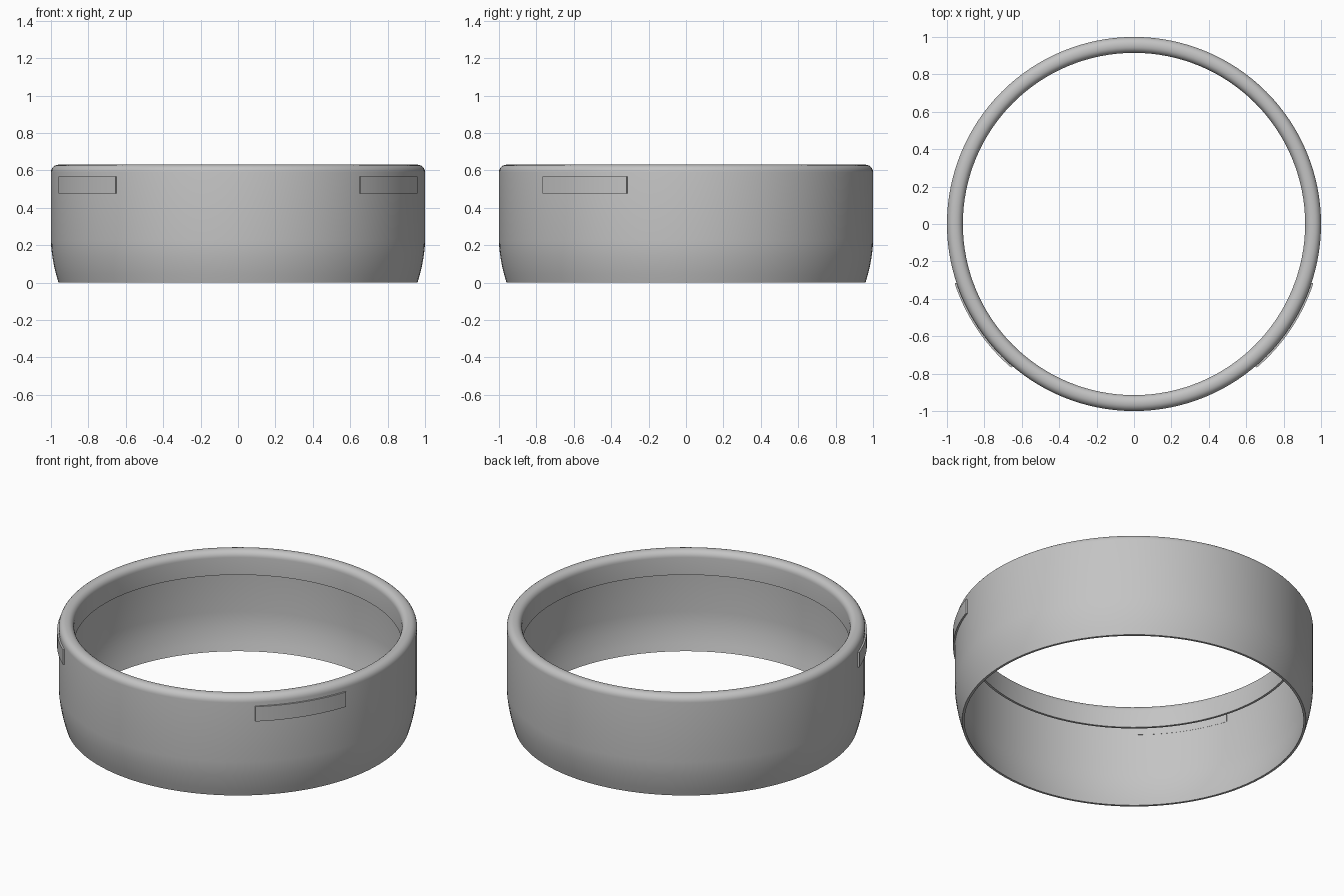
import bpy, bmesh, math

if "Cube" in bpy.data.objects:
    bpy.data.objects.remove(bpy.data.objects["Cube"])

SEG = 128
grey = bpy.data.materials.new("light_grey")
grey.diffuse_color = (0.55, 0.55, 0.55, 1)
grey.use_nodes = True
grey.node_tree.nodes["Principled BSDF"].inputs["Base Color"].default_value = grey.diffuse_color


def make_object(name, bm):
    bmesh.ops.recalc_face_normals(bm, faces=bm.faces[:])
    mesh = bpy.data.meshes.new(name)
    bm.to_mesh(mesh)
    bm.free()
    mesh.materials.append(grey)
    ob = bpy.data.objects.new(name, mesh)
    bpy.context.collection.objects.link(ob)
    bpy.ops.object.select_all(action='DESELECT')
    ob.select_set(True)
    bpy.context.view_layer.objects.active = ob
    bpy.ops.object.shade_smooth_by_angle(angle=math.radians(35))
    return ob


def sweep(name, profile, a0, a1, steps):
    """Sweep a closed (radius, z) profile round the z axis; cap it if it is not a full turn."""
    full = abs(a1 - a0) >= 359.9
    bm = bmesh.new()
    rings = []
    for i in range(steps if full else steps + 1):
        a = math.radians(a0 + (a1 - a0) * i / steps)
        rings.append([bm.verts.new((r * math.cos(a), r * math.sin(a), z)) for r, z in profile])
    n = len(profile)
    for i in range(steps):
        p, q = rings[i], rings[(i + 1) % len(rings)]
        for j in range(n):
            k = (j + 1) % n
            bm.faces.new((p[j], q[j], q[k], p[k]))
    if not full:
        bm.faces.new(rings[0])
        bm.faces.new(rings[-1])
    return make_object(name, bm)


def arc(cr, cz, rad, a0, a1, n=6):
    return [(cr + rad * math.cos(math.radians(a0 + (a1 - a0) * i / n)),
             cz + rad * math.sin(math.radians(a0 + (a1 - a0) * i / n))) for i in range(n + 1)]


# Thin sheet band: curved-in foot, straight wall, rim rolled over into a hanging inner lip
T = 0.014
foot = [(0.96, 0.0), (0.973, 0.045), (0.984, 0.09), (0.992, 0.135), (0.998, 0.18), (1.0, 0.225)]
outside = foot + arc(0.96, 0.59, 0.04, 0, 90) + arc(0.953, 0.592, 0.038, 90, 180) + [(0.915, 0.485)]
inside = ([(0.915 + T, 0.485)] + arc(0.953, 0.592, 0.038 - T, 180, 90)
          + arc(0.96, 0.59, 0.04 - T, 90, 0) + [(r - T, z) for r, z in reversed(foot)])
sweep("ring_band", outside + inside, 0, 360, SEG)

# Two curved plates set through the wall, left and right of the front
plate = [(0.985, 0.477), (1.010, 0.477), (1.010, 0.568), (0.985, 0.568)]
for name, start in (("right_plate", -49.5), ("left_plate", 198.3)):
    sweep(name, plate, start, start + 31.2, 14)
